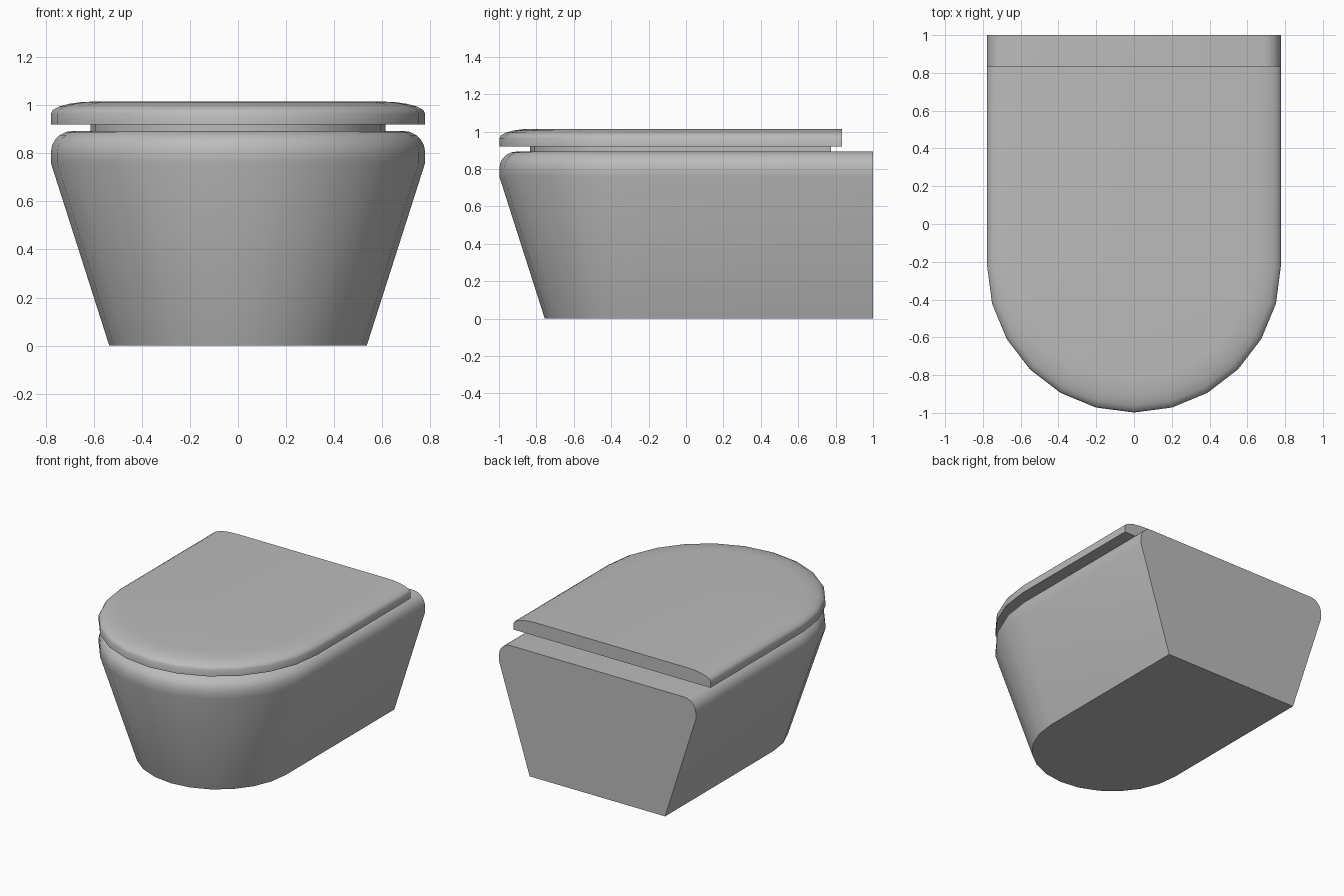
import bpy
import bmesh
from math import sin, cos, pi, radians

cube = bpy.data.objects.get("Cube")
if cube:
    bpy.data.objects.remove(cube, do_unlink=True)

ARC_Y = -0.22      # centre of the rounded front
SEGMENTS = 12

grey = bpy.data.materials.new("ceramic grey")
grey.use_nodes = True
colour = (0.5, 0.5, 0.5, 1)
grey.diffuse_color = colour
grey.node_tree.nodes["Principled BSDF"].inputs["Base Color"].default_value = colour


def outline(radius, back):
    """U shape: half circle at the front, straight sides to a flat back."""
    points = [(-radius, back)]
    for i in range(SEGMENTS + 1):
        a = pi + pi * i / SEGMENTS
        points.append((radius * cos(a), ARC_Y + radius * sin(a)))
    return points + [(radius, back)]


def u_solid(name, profile, back):
    """Stack U outlines along a (radius, height) profile and cap the ends."""
    bm = bmesh.new()
    rings = [[bm.verts.new((x, y, z)) for x, y in outline(r, back)] for r, z in profile]
    n = len(rings[0])
    for low, high in zip(rings, rings[1:]):
        for i in range(n - 1):
            bm.faces.new((low[i], low[i + 1], high[i + 1], high[i]))
    bm.faces.new(rings[0][::-1])
    bm.faces.new(rings[-1])
    # flat back wall
    bm.faces.new([r[-1] for r in rings] + [r[0] for r in reversed(rings)])
    bmesh.ops.recalc_face_normals(bm, faces=bm.faces)
    mesh = bpy.data.meshes.new(name)
    bm.to_mesh(mesh)
    bm.free()
    mesh.materials.append(grey)
    obj = bpy.data.objects.new(name, mesh)
    bpy.context.collection.objects.link(obj)
    bpy.ops.object.select_all(action="DESELECT")
    obj.select_set(True)
    bpy.context.view_layer.objects.active = obj
    bpy.ops.object.shade_smooth_by_angle(angle=radians(35))
    return obj


def rounded(radius, top, width, height, steps=5):
    """Quarter-ellipse shoulder ending at the flat top."""
    return [(radius - width + width * cos(pi / 2 * i / steps),
             top - height + height * sin(pi / 2 * i / steps)) for i in range(steps + 1)]


# Tapered bowl with a rounded rim
u_solid("bowl", [(0.535, 0), (0.778, 0.76)] + rounded(0.778, 0.893, 0.09, 0.09), 1.0)

# Recessed seat between bowl and lid
u_solid("seat", [(0.613, 0.89), (0.613, 0.925)], 0.775)

# Lid with a softly domed edge
u_solid("lid", [(0.778, 0.92)] + rounded(0.778, 1.015, 0.18, 0.05), 0.835)
